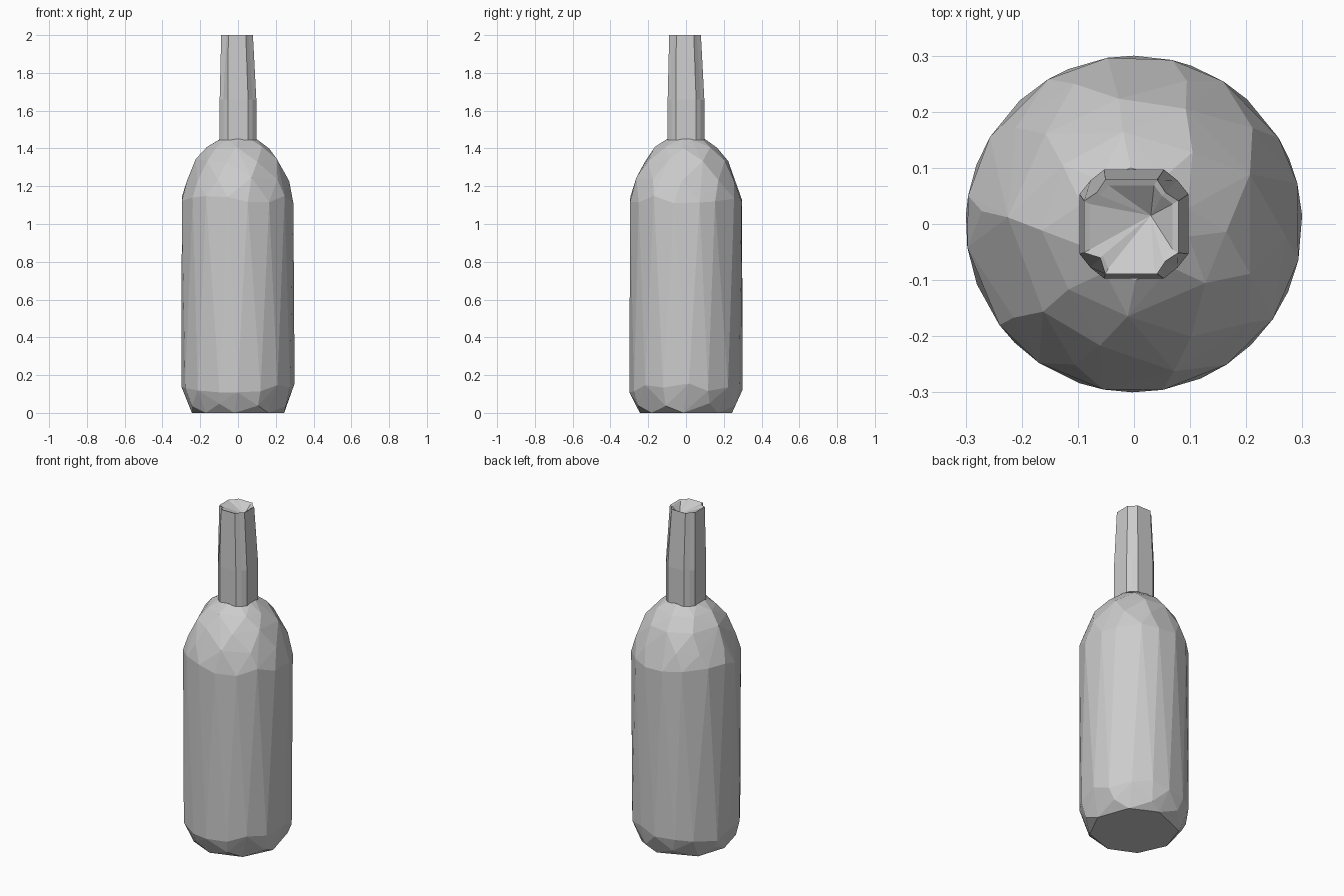
import bpy, bmesh, math, random

cube = bpy.data.objects.get("Cube")
if cube:
    bpy.data.objects.remove(cube, do_unlink=True)
random.seed(4)

grey = bpy.data.materials.new("plain grey")
grey.use_nodes = True
colour = (0.6, 0.6, 0.6, 1)
grey.diffuse_color = colour
grey.node_tree.nodes["Principled BSDF"].inputs["Base Color"].default_value = colour


def finish(name, bm):
    bmesh.ops.recalc_face_normals(bm, faces=bm.faces)
    mesh = bpy.data.meshes.new(name)
    bm.to_mesh(mesh)
    bm.free()
    mesh.materials.append(grey)
    obj = bpy.data.objects.new(name, mesh)
    bpy.context.collection.objects.link(obj)
    return obj


# Body: uneven rings wrapped in a faceted hull
# radius, height, sides, height jitter
rings = [
    (0.245, 0.00, 8, 0.0),
    (0.275, 0.045, 8, 0.01),
    (0.30, 0.13, 16, 0.035),
    (0.30, 1.13, 16, 0.02),
    (0.272, 1.235, 10, 0.012),
    (0.225, 1.335, 9, 0.01),
    (0.165, 1.405, 8, 0.005),
    (0.10, 1.45, 10, 0.0),
]
bm = bmesh.new()
for i, (radius, z, sides, jitter) in enumerate(rings):
    for k in range(sides):
        a = math.tau * (k + 0.5 * (i % 2) + random.uniform(-0.15, 0.15)) / sides
        dz = random.uniform(-jitter, jitter)
        bm.verts.new((radius * math.cos(a), radius * math.sin(a), z + dz))
hull = bmesh.ops.convex_hull(bm, input=bm.verts)
loose = set(hull["geom_interior"]) | set(hull["geom_unused"])
bmesh.ops.delete(bm, geom=[v for v in loose if isinstance(v, bmesh.types.BMVert)],
                 context="VERTS")
finish("bottle_body", bm)


# Neck: rounded square tube, tapering upward, with creased corners
def neck_ring(bm, half, z, crease, shift=0.0):
    ring = []
    for q in range(4):
        turn = q * math.pi / 2
        depth = crease * (2 if q == 2 else 1)
        corner = half * 0.8 - depth
        for x, y in ((half, half * 0.55), (corner, corner), (half * 0.55, half)):
            c, s = math.cos(turn), math.sin(turn)
            ring.append(bm.verts.new((x * c - y * s + shift, x * s + y * c + shift, z)))
    return ring


def bridge(bm, low, high):
    for k in range(len(low)):
        n = (k + 1) % len(low)
        bm.faces.new((low[k], low[n], high[n], high[k]))


bm = bmesh.new()
levels = [
    neck_ring(bm, 0.097, 1.445, 0.0),
    neck_ring(bm, 0.097, 1.66, 0.0),
    neck_ring(bm, 0.084, 2.00, 0.006, -0.005),
    neck_ring(bm, 0.074, 1.995, 0.004, -0.005),
]
for low, high in zip(levels, levels[1:]):
    bridge(bm, low, high)
bm.faces.new(levels[0])
# Sunken mouth sloping to an off-centre low point
low_point = bm.verts.new((0.03, 0.015, 1.95))
inner = levels[-1]
for k in range(len(inner)):
    bm.faces.new((inner[k], inner[(k + 1) % len(inner)], low_point))
finish("bottle_neck", bm)
